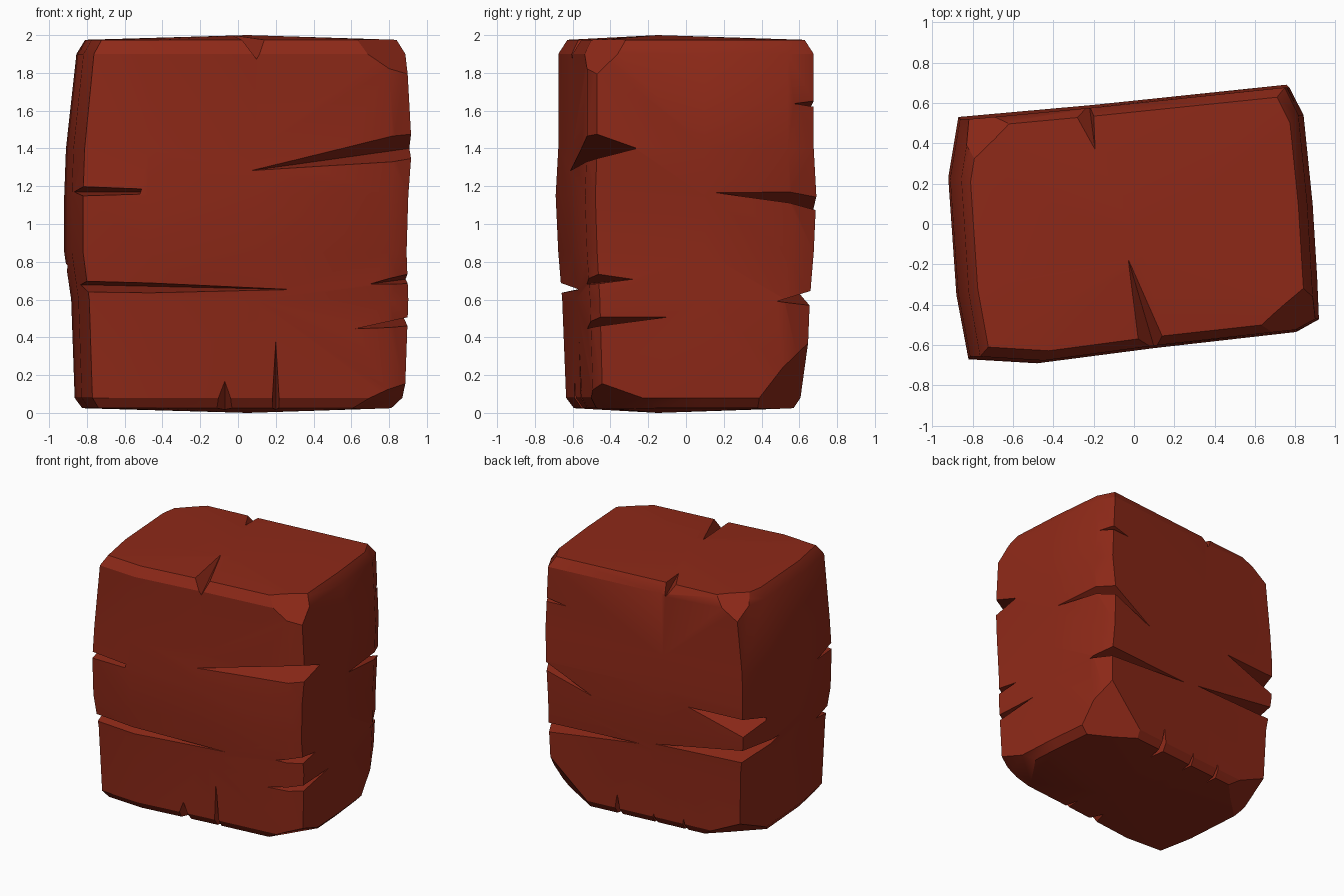
import bpy, bmesh
from mathutils import Vector

if "Cube" in bpy.data.objects:
    bpy.data.objects.remove(bpy.data.objects["Cube"])

# Plan corners keyed by (x side, y side), and lines of the four walls
CORNER = {(-1, -1): (-.82, -.67), (1, -1): (.92, -.5), (1, 1): (.8, .69), (-1, 1): (-.89, .54)}


def wall_y(x, sy):
    return .61 + .085 * x if sy > 0 else -.625 + .11 * x


def wall_x(y, sx):
    return .884 - .08 * y if sx > 0 else -.9


def link_mesh(bm, name):
    bmesh.ops.recalc_face_normals(bm, faces=bm.faces[:])
    me = bpy.data.meshes.new(name)
    bm.to_mesh(me)
    bm.free()
    ob = bpy.data.objects.new(name, me)
    bpy.context.collection.objects.link(ob)
    return ob


# Block body: plan outline lofted through levels of z, left, right, depth
outline = [(-.82, -.67), (-.48, -.69), (.1, -.615), (.82, -.535), (.92, -.48), (.885, .1),
           (.84, .55), (.77, .69), (-.2, .59), (-.87, .53), (-.92, .23), (-.88, -.35)]
levels = [(.025, .9, .9, .86), (.08, .94, .96, .92), (.6, .96, .98, .95), (.85, 1, .97, .98),
          (1.15, 1, .98, 1), (1.4, .99, 1, .98), (1.9, .93, .97, .98), (1.975, .88, .92, .91)]
bm = bmesh.new()
rings = [[bm.verts.new((x * (l if x < 0 else r), y * d, z)) for x, y in outline]
         for z, l, r, d in levels]
n = len(outline)
for lo, hi in zip(rings, rings[1:]):
    for i in range(n):
        j = (i + 1) % n
        bm.faces.new((lo[i], lo[j], hi[j], hi[i]))
for ring, z in ((rings[0], 0), (rings[-1], 2)):
    c = bm.verts.new((.05, -.15, z))
    for i in range(n):
        bm.faces.new((ring[i], ring[(i + 1) % n], c))
bmesh.ops.triangulate(bm, faces=bm.faces[:])
bmesh.ops.recalc_face_normals(bm, faces=bm.faces[:])


# Worn corners: slice with a plane at set distances along x, y and z
def chop(sx, sy, z, dx, dy, dz):
    co = Vector((*CORNER[sx, sy], z))
    no = Vector((sx / dx, sy / dy, (1 if z else -1) / dz)).normalized()
    r = bmesh.ops.bisect_plane(bm, geom=bm.verts[:] + bm.edges[:] + bm.faces[:],
                               plane_co=co - Vector((sx * dx, 0, 0)), plane_no=no,
                               clear_outer=True)
    edges = [e for e in r['geom_cut'] if isinstance(e, bmesh.types.BMEdge)]
    bmesh.ops.holes_fill(bm, edges=edges, sides=0)


chop(1, -1, 2, .32, .28, .25)
chop(-1, 1, 2, .35, .35, .25)
chop(1, -1, 0, .38, .6, .19)
chop(1, 1, 0, .59, .35, .47)
chop(-1, 1, 0, .5, .5, .25)
block = link_mesh(bm, "stone_block")
cutters = []


def wedge(*pts):
    """Cut a four-cornered wedge: two inner tips, two lips of the mouth."""
    cb = bmesh.new()
    v = [cb.verts.new(p) for p in pts]
    for t in ((0, 1, 2), (0, 3, 1), (0, 2, 3), (1, 3, 2)):
        cb.faces.new([v[i] for i in t])
    cutter = link_mesh(cb, "crack_cutter")
    cutter.hide_render = True
    cutters.append(cutter)
    mod = block.modifiers.new("crack", 'BOOLEAN')
    mod.operation, mod.solver, mod.object = 'DIFFERENCE', 'EXACT', cutter


def corner_crack(sx, sy, x, zx, y, zy, low, high):
    """Crack round a corner, thinning out at x on one wall and y on the other."""
    cx, cy = (1.1 * c for c in CORNER[sx, sy])
    wedge((x, wall_y(x, sy), zx), (wall_x(y, sx), y, zy), (cx, cy, low), (cx, cy, high))


def foot_crack(x, sy, half, height):
    """Upright crack rising from the bottom edge."""
    y = wall_y(x, sy)
    wedge((x, y * .97, height), (x, y * .65, 0),
          (x - half, y * 1.08, -.06), (x + half, y * 1.08, -.06))


# Front cracks
corner_crack(1, -1, .05, 1.28, -.26, 1.40, 1.33, 1.53)
corner_crack(1, -1, .68, .68, -.26, .71, .67, .78)
corner_crack(1, -1, .6, .44, -.08, .51, .45, .53)
corner_crack(-1, -1, -.26, 1.17, -.4, 1.17, 1.14, 1.21)
corner_crack(-1, -1, .42, .65, -.45, .68, .62, .71)
# Back cracks
corner_crack(1, 1, .38, .95, .15, 1.17, 1.11, 1.21)
corner_crack(1, 1, -.12, .66, .48, .59, .54, .67)
corner_crack(1, 1, .6, 1.62, .56, 1.64, 1.61, 1.69)
corner_crack(-1, 1, -.08, .67, .1, .78, .68, .82)
corner_crack(-1, 1, -.4, 1.05, .25, .98, .85, 1.07)
# Foot cracks
foot_crack(.2, -1, .04, .42)
foot_crack(-.07, -1, .12, .19)
foot_crack(.2, 1, .06, .22)
foot_crack(-.1, 1, .05, .13)
foot_crack(-.35, 1, .05, .15)
# Top edge cracks
wedge((-.03, -.17, 2), (.1, -.61, 1.87), (-.03, -.7, 2.06), (.25, -.7, 2.04))
wedge((-.19, .35, 1.99), (-.22, .575, 1.88), (-.42, .66, 2.04), (-.19, .66, 2.04))

# Bake the cracks and drop the cutters
bpy.context.view_layer.update()
graph = bpy.context.evaluated_depsgraph_get()
baked = bpy.data.meshes.new_from_object(block.evaluated_get(graph))
block.modifiers.clear()
block.data = baked
for cutter in cutters:
    bpy.data.objects.remove(cutter)

# Red stone, soft faces with sharp breaks
mat = bpy.data.materials.new("red_stone")
mat.diffuse_color = (.27, .022, .009, 1)
mat.use_nodes = True
mat.node_tree.nodes["Principled BSDF"].inputs["Base Color"].default_value = mat.diffuse_color
block.data.materials.clear()
block.data.materials.append(mat)
bpy.ops.object.select_all(action='DESELECT')
block.select_set(True)
bpy.context.view_layer.objects.active = block
bpy.ops.object.shade_smooth_by_angle(angle=.5)
